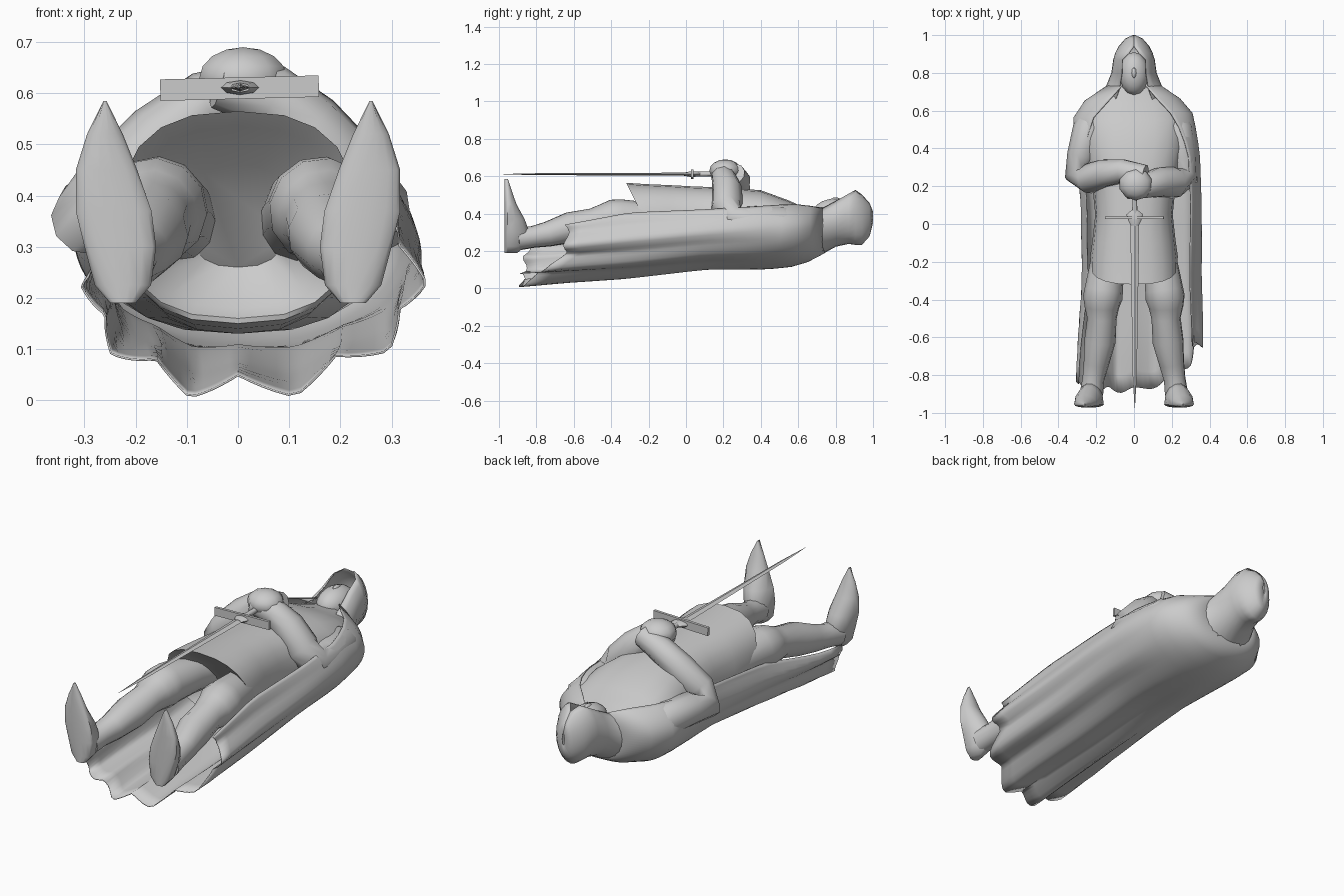
import bpy, bmesh, math
from mathutils import Vector, Matrix

if "Cube" in bpy.data.objects:
    bpy.data.objects.remove(bpy.data.objects["Cube"])

stone = bpy.data.materials.new("stone grey")
stone.use_nodes = True
GREY = (0.6, 0.6, 0.6, 1)
stone.diffuse_color = GREY
stone.node_tree.nodes["Principled BSDF"].inputs["Base Color"].default_value = GREY


def finish(name, bm, thickness=0, angle=50):
    bmesh.ops.recalc_face_normals(bm, faces=bm.faces)
    mesh = bpy.data.meshes.new(name)
    bm.to_mesh(mesh)
    bm.free()
    mesh.materials.append(stone)
    ob = bpy.data.objects.new(name, mesh)
    bpy.context.collection.objects.link(ob)
    bpy.ops.object.select_all(action='DESELECT')
    ob.select_set(True)
    bpy.context.view_layer.objects.active = ob
    bpy.ops.object.shade_smooth_by_angle(angle=math.radians(angle))
    if thickness:
        mod = ob.modifiers.new("thickness", 'SOLIDIFY')
        mod.thickness, mod.offset = thickness, 0
    return ob


def skin(name, rows, closed=True, thickness=0, angle=50):
    """Join rows of points with quads and cap closed ends."""
    bm = bmesh.new()
    rings = [[bm.verts.new(p) for p in row] for row in rows]
    n = len(rings[0])
    for a, b in zip(rings, rings[1:]):
        for i in range(n if closed else n - 1):
            j = (i + 1) % n
            bm.faces.new((a[i], a[j], b[j], b[i]))
    if closed:
        bm.faces.new(rings[0])
        bm.faces.new(rings[-1])
    return finish(name, bm, thickness, angle)


def circle(n, power=1):
    """Unit circle, made boxier by a power under one."""
    angles = [k * math.tau / n for k in range(n)]
    return [tuple(math.copysign(abs(v) ** power, v) for v in (math.cos(a), math.sin(a)))
            for a in angles]


def tube(name, path, n=10):
    """Round limb through (x, y, z, radius) points."""
    pts = [Vector(p[:3]) for p in path]
    rows = []
    for i, p in enumerate(pts):
        t = (pts[min(i + 1, len(pts) - 1)] - pts[max(i - 1, 0)]).normalized()
        side = t.cross(Vector((0.1, 0.3, 1))).normalized()
        up = side.cross(t)
        rows.append([p + (side * c + up * s) * path[i][3] for c, s in circle(n)])
    return skin(name, rows)


def ball(name, centre, size, segments=12, rings=8):
    bm = bmesh.new()
    bmesh.ops.create_uvsphere(bm, u_segments=segments, v_segments=rings, radius=1)
    bm.transform(Matrix.Translation(centre) @ Matrix.Diagonal((*size, 1)))
    return finish(name, bm)


def sample(stations, y):
    """Interpolate the station table at y (stations run from head to feet)."""
    for a, b in zip(stations, stations[1:]):
        if y >= b[0]:
            f = min(1, max(0, (a[0] - y) / (a[0] - b[0])))
            return [p + (q - p) * f for p, q in zip(a, b)]
    return stations[-1]


# Torso and tunic skirt, hem rising to the back: y, half width, back z, front z, rise
torso = [(0.73, 0.11, 0.2, 0.41, 0), (0.64, 0.24, 0.16, 0.43, 0), (0.55, 0.28, 0.14, 0.47, 0),
         (0.4, 0.27, 0.13, 0.525, 0), (0.2, 0.22, 0.13, 0.54, 0), (0.05, 0.205, 0.13, 0.545, 0),
         (-0.1, 0.22, 0.14, 0.553, 0.03), (-0.22, 0.232, 0.15, 0.558, 0.1),
         (-0.32, 0.23, 0.16, 0.565, 0.2), (-0.29, 0.2, 0.18, 0.535, 0.2), (-0.2, 0.1, 0.26, 0.46, 0.16)]
skin("tunic", [[(w * c, y + rise * (1 - s) / 2, (lo + hi) / 2 + (hi - lo) / 2 * s)
                for c, s in circle(20, 0.8)] for y, w, lo, hi, rise in torso])

# Cloak: y, right width, left width, back z, middle z, front z, half angle
cloak = [(0.74, 0.13, 0.13, 0.19, 0.32, 0.44, 155), (0.68, 0.22, 0.22, 0.155, 0.32, 0.45, 152),
         (0.62, 0.305, 0.3, 0.13, 0.32, 0.475, 146), (0.54, 0.325, 0.32, 0.112, 0.32, 0.5, 135),
         (0.38, 0.305, 0.345, 0.1, 0.32, 0.53, 124), (0.1, 0.275, 0.35, 0.1, 0.3, 0.53, 122),
         (-0.3, 0.265, 0.345, 0.06, 0.26, 0.52, 124), (-0.65, 0.285, 0.35, 0.04, 0.23, 0.45, 120),
         (-0.9, 0.29, 0.34, 0.02, 0.22, 0.4, 120)]
rows = []
for j in range(19):
    row = []
    for i in range(61):
        t = i / 30 - 1
        rise = 0.24 * min(1, t / 0.65) ** 1.5 if t > 0 else 0.04 * t * t
        hem = -0.88 + rise + 0.015 * math.cos(t * 21)
        y = 0.74 + (hem - 0.74) * j / 18
        _, right, left, lo, mid, hi, spread = sample(cloak, y)
        fold = min(1, max(0, (0.5 - y) / 1.3))
        a = math.radians(spread) * t * (1 if t > 0 else 1 - 0.2 * fold)
        wave = fold * math.asin(math.cos(10 * a)) * 2 / math.pi
        x = math.sin(a) * (left if a > 0 else right) * (1 - 0.06 * wave)
        drop = math.cos(a)
        z = mid - drop * ((1 - 0.13 * wave) * (mid - lo) if drop > 0 else hi - mid)
        row.append((x, y, z))
    rows.append(row)
skin("cloak", rows, closed=False, thickness=0.004)

# Hood with an open front: y, half width, back z, front z, half angle
hood = [(0.65, 0.21, 0.15, 0.43, 152), (0.72, 0.15, 0.18, 0.44, 150), (0.8, 0.118, 0.225, 0.485, 148),
        (0.87, 0.108, 0.24, 0.53, 146), (0.905, 0.098, 0.235, 0.53, 165),
        (0.94, 0.08, 0.235, 0.5, 180), (0.98, 0.045, 0.28, 0.455, 180), (0.998, 0.006, 0.35, 0.41, 180)]
rows = []
for y, w, lo, hi, spread in hood:
    angles = [math.radians(spread) * (i / 10 - 1) for i in range(21)]
    rows.append([(w * math.sin(a), y, (lo + hi) / 2 - (hi - lo) / 2 * math.cos(a)) for a in angles])
skin("hood", rows, closed=False, thickness=0.004)

# Face
ball("face", (0, 0.795, 0.405), (0.078, 0.115, 0.075), 14, 10)
ball("nose", (0, 0.8, 0.465), (0.016, 0.035, 0.022), 8, 6)

# Legs and boots
for name, s in (("left", 1), ("right", -1)):
    leg = [(0.12, -0.05, 0.35, 0.08), (0.14, -0.2, 0.37, 0.09), (0.16, -0.35, 0.375, 0.102),
           (0.165, -0.39, 0.37, 0.105), (0.17, -0.44, 0.36, 0.092), (0.17, -0.5, 0.35, 0.078),
           (0.18, -0.62, 0.325, 0.083), (0.2, -0.74, 0.29, 0.067), (0.215, -0.82, 0.275, 0.058),
           (0.225, -0.9, 0.265, 0.062)]
    tube(name + "_leg", [(s * x, y, z, r) for x, y, z, r in leg], 12)
    # z, middle x, half width, instep height
    foot = [(0.19, 0.225, 0.025, 0.055), (0.225, 0.225, 0.055, 0.1), (0.3, 0.23, 0.07, 0.12),
            (0.37, 0.243, 0.074, 0.095), (0.45, 0.257, 0.06, 0.05), (0.52, 0.26, 0.035, 0.025),
            (0.585, 0.26, 0.003, 0.003)]
    skin(name + "_boot", [[(s * (m + w * c), -0.955 + (h * k if k > 0 else 0.017 * k), z)
                           for c, k in circle(14)] for z, m, w, h in foot])

# Sleeves crossing to the clasped hands
tube("right_sleeve", [(-0.2, 0.62, 0.32, 0.07), (-0.24, 0.5, 0.36, 0.085), (-0.275, 0.36, 0.37, 0.08),
                      (-0.298, 0.26, 0.35, 0.07), (-0.24, 0.24, 0.415, 0.08), (-0.15, 0.27, 0.51, 0.075),
                      (-0.06, 0.28, 0.58, 0.065), (0.06, 0.26, 0.615, 0.055)])
tube("left_sleeve", [(0.19, 0.62, 0.32, 0.07), (0.23, 0.5, 0.36, 0.085), (0.255, 0.34, 0.36, 0.08),
                     (0.265, 0.25, 0.37, 0.075), (0.21, 0.22, 0.44, 0.085), (0.13, 0.22, 0.53, 0.08),
                     (0.06, 0.2, 0.595, 0.065), (-0.04, 0.18, 0.62, 0.05)])
ball("clasped_hands", (0.01, 0.21, 0.63), (0.09, 0.085, 0.06), 10, 8)

# Sword: blade, guard, collar, grip
blade = [(0.03, 0.024, 0.008), (-0.3, 0.019, 0.007), (-0.8, 0.011, 0.005), (-0.975, 0.001, 0.001)]
skin("blade", [[(0.004 + w * c, y, 0.611 + h * s) for c, s in circle(4)] for y, w, h in blade], angle=20)
bm = bmesh.new()
bmesh.ops.create_cube(bm, size=1)
bm.transform(Matrix.Translation((0.003, 0.033, 0.61)) @ Matrix.Rotation(-0.025, 4, 'Y')
             @ Matrix.Diagonal((0.31, 0.014, 0.042, 1)))
finish("guard", bm, angle=20)
collar = [(0.075, 0.014, 0.012), (0.05, 0.045, 0.014), (0.02, 0.035, 0.014), (-0.01, 0.02, 0.009)]
skin("collar", [[(0.004 + w * c, y, 0.611 + h * s) for c, s in circle(8)] for y, w, h in collar])
tube("grip", [(0.004, 0.03, 0.611, 0.014), (0.004, 0.12, 0.612, 0.013), (0.004, 0.2, 0.615, 0.016)], 8)
